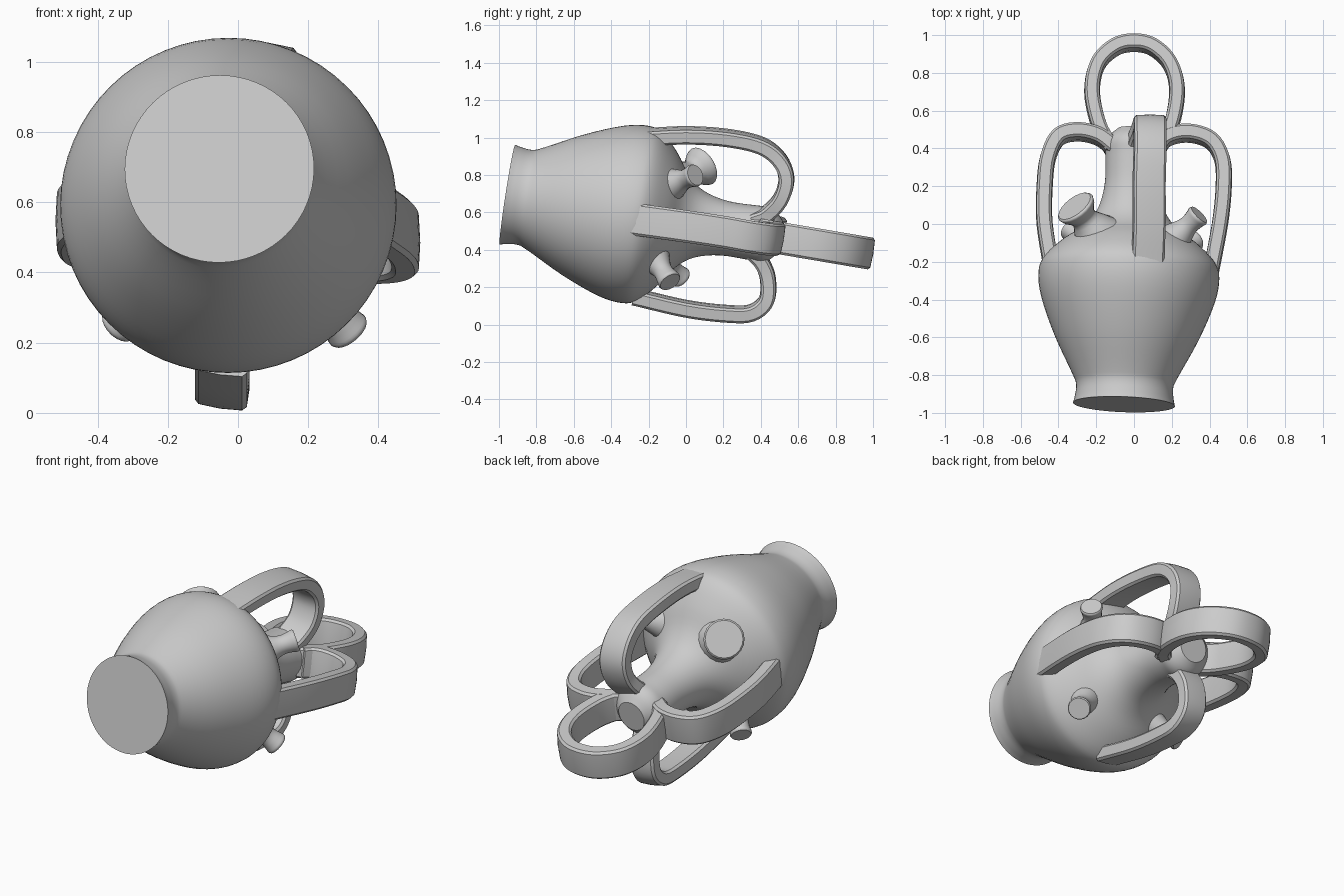
import bpy, bmesh, math
from mathutils import Vector

if "Cube" in bpy.data.objects:
    bpy.data.objects.remove(bpy.data.objects["Cube"], do_unlink=True)

clay = bpy.data.materials.new("grey clay")
clay.use_nodes = True
GREY = (0.6, 0.6, 0.6, 1)
clay.diffuse_color = GREY
bsdf = clay.node_tree.nodes["Principled BSDF"]
bsdf.inputs["Base Color"].default_value = GREY
bsdf.inputs["Roughness"].default_value = 0.8

AXIS = Vector((0.038, 1, -0.155))         # the jar lies tilted along this
BASE = Vector((-0.053, -0.955, 0.695))    # centre of the foot


def spline(points, steps):
    """Catmull-Rom curve through the points."""
    p = [Vector(q) for q in points]
    p = [2 * p[0] - p[1]] + p + [2 * p[-1] - p[-2]]
    out = []
    for i in range(1, len(p) - 2):
        a, b, c, d = p[i - 1:i + 3]
        for s in range(steps):
            t = s / steps
            out.append(0.5 * (2 * b + (c - a) * t + (2 * a - 5 * b + 4 * c - d) * t * t
                              + (3 * b - a - 3 * c + d) * t ** 3))
    return out + [p[-2]]


def skin(name, rings, angle=35):
    """Join rings of points into a closed, capped tube."""
    bm = bmesh.new()
    loops = [[bm.verts.new(v) for v in ring] for ring in rings]
    n = len(loops[0])
    for a, b in zip(loops, loops[1:]):
        for i in range(n):
            bm.faces.new((a[i], a[(i + 1) % n], b[(i + 1) % n], b[i]))
    bm.faces.new(loops[0])
    bm.faces.new(loops[-1])
    bmesh.ops.recalc_face_normals(bm, faces=bm.faces)
    mesh = bpy.data.meshes.new(name)
    bm.to_mesh(mesh)
    bm.free()
    mesh.materials.append(clay)
    obj = bpy.data.objects.new(name, mesh)
    bpy.context.collection.objects.link(obj)
    bpy.ops.object.select_all(action='DESELECT')
    obj.select_set(True)
    bpy.context.view_layer.objects.active = obj
    bpy.ops.object.shade_smooth_by_angle(angle=math.radians(angle))


def lathe(name, origin, axis, profile, sides=48, steps=4):
    """Turn (distance, radius) points around an axis."""
    d = axis.normalized()
    u = d.cross(Vector((0, 0, 1))).normalized()
    v = u.cross(d)
    rings = []
    for p in spline([(t, r, 0) for t, r in profile], steps):
        rings.append([origin + d * p.x + p.y * (u * math.cos(a) + v * math.sin(a))
                      for a in (2 * math.pi * i / sides for i in range(sides))])
    skin(name, rings)


def strap(name, points, across, width, thick):
    """Sweep a flat band with lightly bevelled edges along a path."""
    path = spline(points, 5)
    w0 = Vector(across)
    rings = []
    for i, p in enumerate(path):
        t = (path[min(i + 1, len(path) - 1)] - path[max(i - 1, 0)]).normalized()
        n = t.cross(w0).normalized()
        w = n.cross(t)
        a, b, c = width / 2, thick / 2, 0.012
        section = [(a, b - c), (a - c, b), (0, b + 0.004), (c - a, b), (-a, b - c),
                   (-a, c - b), (c - a, -b), (0, -b - 0.004), (a - c, -b), (a, c - b)]
        rings.append([p + w * s + n * h for s, h in section])
    skin(name, rings, 30)


# Jar body, shoulder and neck; the first number is the y position
body = [(-0.955, 0.27), (-0.92, 0.262), (-0.86, 0.257), (-0.8, 0.28), (-0.6, 0.382),
        (-0.4, 0.46), (-0.27, 0.479), (-0.19, 0.452), (-0.1, 0.36), (-0.02, 0.248),
        (0.07, 0.18), (0.2, 0.147), (0.35, 0.147), (0.42, 0.15), (0.465, 0.13), (0.505, 0.085)]
lathe("jar_body", BASE, AXIS, [((y + 0.955) * AXIS.length, r) for y, r in body], 64)

# Four handles from the shoulder to the neck
SIDE = (0, 0.17, 1)
ROLLED = (1, 0, -0.15)
strap("top_handle", [(0.07, -0.24, 1.0), (0.08, 0, 1.012), (0.08, 0.22, 0.998), (0.085, 0.4, 0.957),
                     (0.085, 0.5, 0.88), (0.085, 0.537, 0.78), (0.075, 0.505, 0.67),
                     (0.05, 0.43, 0.59), (0.04, 0.36, 0.56)], ROLLED, 0.17, 0.078)
strap("bottom_handle", [(-0.045, -0.28, 0.15), (-0.045, 0, 0.085), (-0.045, 0.22, 0.058),
                        (-0.045, 0.35, 0.063), (-0.045, 0.43, 0.13), (-0.04, 0.437, 0.25),
                        (-0.03, 0.4, 0.34), (-0.02, 0.34, 0.4)], ROLLED, 0.15, 0.078)
strap("left_handle", [(0.4, -0.29, 0.565), (0.455, 0, 0.525), (0.475, 0.2, 0.495),
                      (0.467, 0.34, 0.47), (0.41, 0.44, 0.457), (0.3, 0.48, 0.46),
                      (0.19, 0.465, 0.47), (0.1, 0.4, 0.475)], SIDE, 0.172, 0.078)
strap("right_handle", [(-0.43, -0.27, 0.6), (-0.473, 0, 0.56), (-0.473, 0.2, 0.53),
                       (-0.455, 0.35, 0.51), (-0.4, 0.46, 0.495), (-0.3, 0.488, 0.485),
                       (-0.19, 0.465, 0.48), (-0.1, 0.4, 0.48)], SIDE, 0.18, 0.078)

# Carrying loop over the mouth
loop = [(-0.12, 0.4), (-0.185, 0.52), (-0.222, 0.7), (-0.19, 0.85), (-0.1, 0.937), (0, 0.96),
        (0.1, 0.937), (0.19, 0.85), (0.228, 0.71), (0.2, 0.53), (0.13, 0.4)]
strap("carrying_loop", [(x, y, 0.71 - (y + 0.955) * 0.17) for x, y in loop], SIDE, 0.172, 0.076)

# Flared studs on the shoulder between the handles: tip, direction, rim and stem radius
studs = {
    "upper_right_stud": ((-0.315, 0.095, 0.852), (-0.5, 0.65, 0.4), 0.11, 0.07),
    "upper_left_stud": ((0.345, 0.05, 0.8), (0.62, 0.62, 0.25), 0.062, 0.054),
    "lower_left_stud": ((0.318, -0.085, 0.228), (0.5, 0.4, -0.6), 0.064, 0.053),
    "lower_right_stud": ((-0.342, -0.025, 0.248), (-0.5, 0.5, -0.5), 0.06, 0.052),
}
for name, (tip, way, rim, stem) in studs.items():
    lathe(name, Vector(tip), Vector(way),
          [(-0.26, stem * 2.3), (-0.16, stem * 1.5), (-0.09, stem), (-0.04, rim * 0.9),
           (-0.012, rim), (0, rim * 0.92)], 20, 3)
